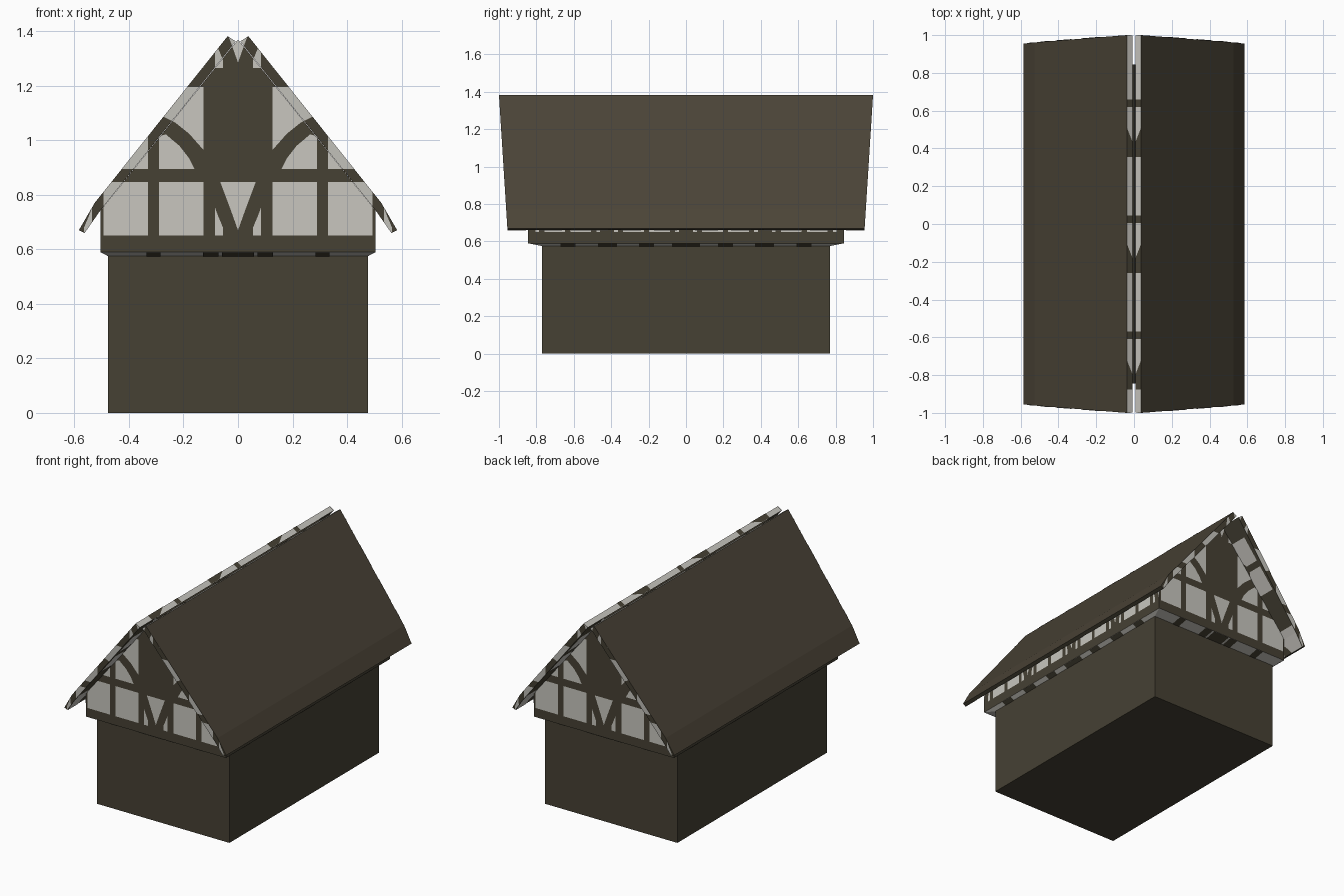
import bpy, bmesh, math
from mathutils import Vector

if "Cube" in bpy.data.objects:
    bpy.data.objects.remove(bpy.data.objects["Cube"])


def material(name, rgb):
    m = bpy.data.materials.new(name)
    m.diffuse_color = [(c / 255 / 12.92) if c < 10 else ((c / 255 + 0.055) / 1.055) ** 2.4 for c in rgb] + [1]
    m.use_nodes = True
    m.node_tree.nodes["Principled BSDF"].inputs["Base Color"].default_value = m.diffuse_color
    return m


TIMBER = material("dark timber", (70, 65, 52))
ROOF = material("brown roof", (75, 68, 55))
PLASTER = material("pale plaster", (200, 198, 191))


def make(name, bm, mats, mirror=(False, False)):
    me = bpy.data.meshes.new(name)
    bm.to_mesh(me)
    bm.free()
    ob = bpy.data.objects.new(name, me)
    bpy.context.collection.objects.link(ob)
    for m in mats:
        me.materials.append(m)
    if any(mirror):
        mod = ob.modifiers.new("mirror", 'MIRROR')
        mod.use_axis = (mirror[0], mirror[1], False)
        mod.use_mirror_merge = False
    return ob


def add_face(bm, pts, out):
    """One flat face turned towards the direction out."""
    f = bm.faces.new([bm.verts.new(p) for p in pts])
    f.normal_update()
    if f.normal.dot(Vector(out)) < 0:
        f.normal_flip()


def clip(poly, outline):
    """Cut a polygon to a convex outline."""
    n = len(outline)
    area = sum(outline[i][0] * outline[(i + 1) % n][1] - outline[(i + 1) % n][0] * outline[i][1] for i in range(n))
    if area < 0:
        outline = outline[::-1]
    for i in range(n):
        (ax, ay), (bx, by) = outline[i], outline[(i + 1) % n]
        side = lambda p: (bx - ax) * (p[1] - ay) - (by - ay) * (p[0] - ax)
        res = []
        for k in range(len(poly)):
            p, q = poly[k - 1], poly[k]
            sp, sq = side(p), side(q)
            if (sp > 0) != (sq > 0):
                t = sp / (sp - sq)
                res.append((p[0] + t * (q[0] - p[0]), p[1] + t * (q[1] - p[1])))
            if sq > 0:
                res.append(q)
        poly = res
        if len(poly) < 3:
            return []
    clean = [p for k, p in enumerate(poly) if math.dist(p, poly[k - 1]) > 1e-4]
    return clean if len(clean) > 2 else []


# Plaster fields of half a repeat of the timber framing
FIELDS = [
    [(.126, .06), (.29, .06), (.29, .257), (.126, .257)],
    [(0, .08), (.025, .15), (.065, .257), (0, .257)],
    [(.055, .06), (.085, .06), (.085, .165), (.072, .13), (.055, .09)],
    [(.16, .305), (.29, .305), (.29, .425), (.265, .432), (.215, .39), (.18, .345)],
    [(.126, .374), (.18, .435), (.23, .475), (.29, .505), (.29, .605), (.126, .605)],
]
TILE_U, TILE_V = .62, .615


def infill(bm, outline, place, out, scale=1, v0=.59):
    for i in range(-1, 5):
        for j in range(-2, 3):
            for s in (-1, 1):
                for field in FIELDS:
                    p = [((i * TILE_U + s * x) * scale, v0 + j * TILE_V + v) for x, v in field]
                    p = clip(p, outline)
                    if p:
                        add_face(bm, [place(u, v) for u, v in p], out)


BX, BY, BZ = .477, .77, .575      # ground floor
JX, JY, JZ = .505, .845, .59      # jettied upper floor
WALL, APEX = .742, 1.37
E = .002                          # plate offset

# Ground floor block
bm = bmesh.new()
bmesh.ops.create_cube(bm, size=1)
for v in bm.verts:
    v.co = (v.co.x * 2 * BX, v.co.y * 2 * BY, (v.co.z + .5) * BZ)
make("ground_floor", bm, [TIMBER])

# Upper floor: gabled prism with a sloping underside
bm = bmesh.new()
ring = lambda x, y, z: [bm.verts.new((a * x, b * y, z)) for a, b in ((-1, -1), (1, -1), (1, 1), (-1, 1))]
low, mid, top = ring(BX, BY, BZ), ring(JX, JY, JZ), ring(JX, JY, WALL)
r0, r1 = bm.verts.new((0, -JY, APEX)), bm.verts.new((0, JY, APEX))
for i in range(4):
    k = (i + 1) % 4
    bm.faces.new((low[i], low[k], mid[k], mid[i])).material_index = 1
    if i % 2:
        bm.faces.new((mid[i], mid[k], top[k], top[i]))
bm.faces.new((mid[0], mid[1], top[1], r0, top[0]))
bm.faces.new((mid[2], mid[3], top[3], r1, top[2]))
bm.faces.new((top[1], top[2], r1, r0))
bm.faces.new((top[3], top[0], r0, r1))
bm.faces.new(low[::-1])
bmesh.ops.recalc_face_normals(bm, faces=bm.faces[:])
make("upper_floor", bm, [TIMBER, PLASTER])

# Joist ends on the sloping underside
bm = bmesh.new()
for c, w in ((0, .058), (.1, .028), (.31, .025)):
    add_face(bm, [(max(c - w, 0), -BY, BZ - E), (c + w, -BY, BZ - E),
                  (c + w, -JY, JZ - E), (max(c - w, 0), -JY, JZ - E)], (0, 0, -1))
for c, w in ((0, .075), (.21, .04), (.42, .05), (.63, .04)):
    a, b = -max(c - w, 0), -(c + w)
    add_face(bm, [(BX, a, BZ - E), (BX, b, BZ - E), (JX, b, JZ - E), (JX, a, JZ - E)], (0, 0, -1))
make("joist_ends", bm, [TIMBER], (True, True))

# Plaster fields on gables and side walls
bm = bmesh.new()
infill(bm, [(0, JZ), (JX, JZ), (JX, WALL), (0, APEX)], lambda u, v: (u, -JY - E, v), (0, -1, 0))
make("gable_plaster", bm, [PLASTER], (True, True))
bm = bmesh.new()
infill(bm, [(0, JZ), (JY, JZ), (JY, WALL), (0, WALL)], lambda u, v: (JX + E, -u, v), (1, 0, 0), scale=.68)
make("side_plaster", bm, [PLASTER], (True, True))

# Roof slabs: bent at the eaves, longer at the ridge
OUTER = [(.038, 1.382), (.526, .77), (.584, .67)]
INNER = [(.008, 1.363), (.507, .74), (.5625, .66)]
end = lambda z: 1 - .045 * (1.382 - z) / .712
bm = bmesh.new()
rows = []
for s in (-1, 1):
    rows.append([[bm.verts.new((x, s * end(z), z)) for x, z in line] for line in (OUTER, INNER)])
(fo, fi), (bo, bi) = rows
for i in (0, 1):
    bm.faces.new((fo[i], fo[i + 1], bo[i + 1], bo[i]))
    for line in ((fi, bi), ):
        bm.faces.new((line[0][i], line[1][i], line[1][i + 1], line[0][i + 1])).material_index = 1
    for a, b in ((fo, fi), (bi, bo)):
        bm.faces.new((a[i], b[i], b[i + 1], a[i + 1])).material_index = 1
bm.faces.new((fo[0], bo[0], bi[0], fi[0])).material_index = 2
bm.faces.new((fo[2], fi[2], bi[2], bo[2])).material_index = 1
bmesh.ops.recalc_face_normals(bm, faces=bm.faces[:])
make("roof_slabs", bm, [ROOF, TIMBER, PLASTER], (True, False))

# Plaster fields on the slab ends
bm = bmesh.new()
for i in (0, 1):
    infill(bm, [OUTER[i], OUTER[i + 1], INNER[i + 1], INNER[i]],
           lambda u, v: (u, -end(v) - E, v), (0, -1, 0))
make("verge_plaster", bm, [PLASTER], (True, True))

# Plaster fields under the overhangs
bm = bmesh.new()
start = 0
for i in (0, 1):
    a, b = Vector(INNER[i]), Vector(INNER[i + 1])
    length = (b - a).length
    d = (b - a) / length
    n = Vector((d.y, -d.x)) * E

    def under(u, v, a=a, d=d, n=n, s=start):
        p = a + d * (u - s) + n
        return (p.x, -v, p.y)
    y0 = 0 if i else JY
    infill(bm, [(start, y0), (start + length, y0), (start + length, end(b.y)), (start, end(a.y))],
           under, (n.x, 0, n.y), v0=.3575)
    start += length
make("overhang_plaster", bm, [PLASTER], (True, True))

# Timber bands across the ridge edges
bm = bmesh.new()
for c in (.64, .025, -.59):
    for band in ([(0, c - .02), (1, c - .02), (1, c + .02), (0, c + .02)],
                 [(0, c - .285), (1, c - .285), (1, c - .13), (0, c - .205)]):
        add_face(bm, [(.008 + .03 * t, y, 1.363 + .019 * t + E) for t, y in band], (0, 0, 1))
make("ridge_bands", bm, [TIMBER], (True, False))
